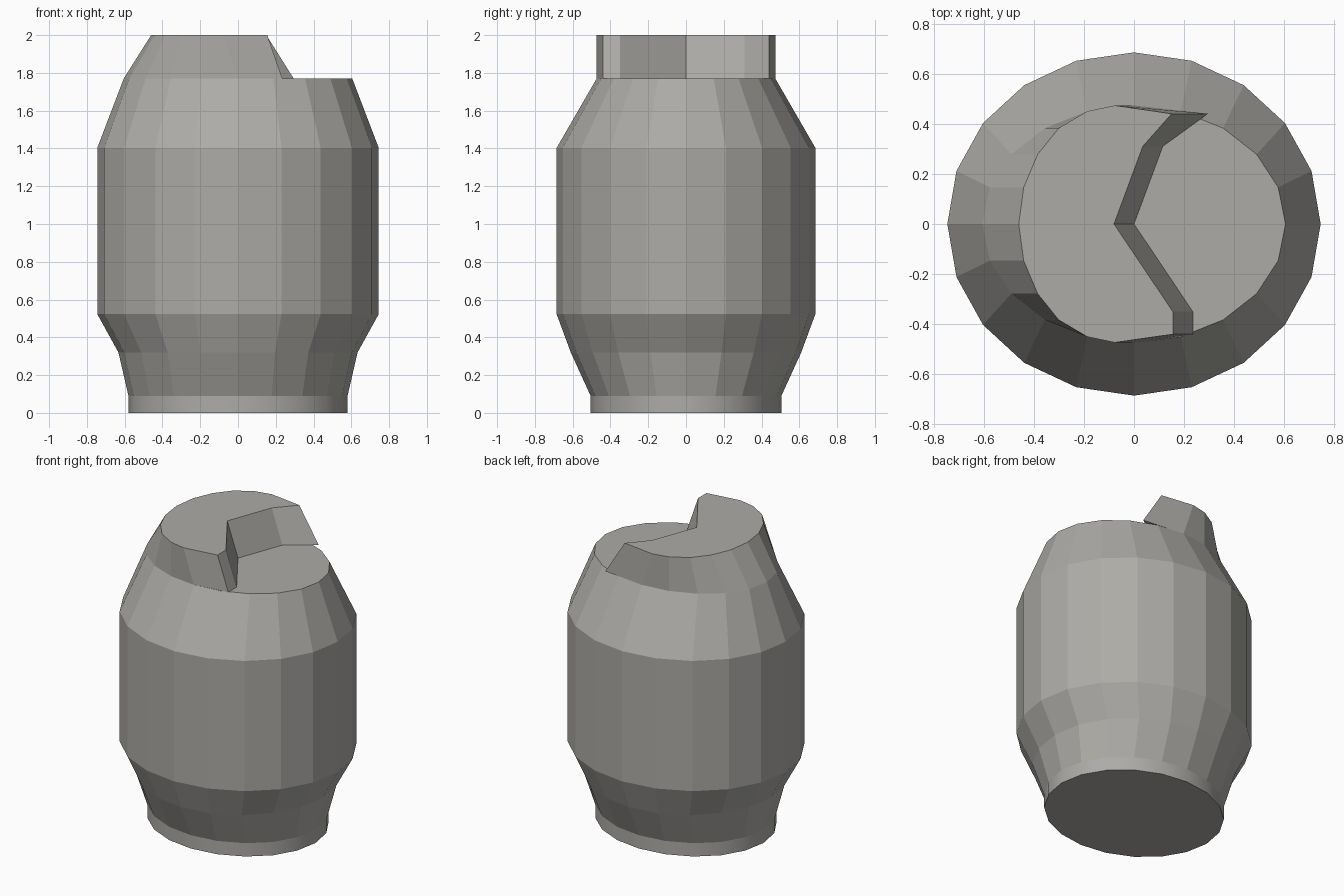
import bpy, bmesh, math

if "Cube" in bpy.data.objects:
    bpy.data.objects.remove(bpy.data.objects["Cube"])

grey = bpy.data.materials.new("warm_grey")
grey.diffuse_color = (0.42, 0.41, 0.385, 1)
grey.use_nodes = True
grey.node_tree.nodes["Principled BSDF"].inputs["Base Color"].default_value = grey.diffuse_color
SIDES = 20


def ring(rx, ry, z):
    return [(rx * math.cos(2 * math.pi * i / SIDES),
             ry * math.sin(2 * math.pi * i / SIDES), z) for i in range(SIDES)]


def loft(name, loops, smooth_bands=()):
    """Skin a stack of closed loops and cap both ends."""
    bm = bmesh.new()
    rows = [[bm.verts.new(p) for p in loop] for loop in loops]
    n = len(rows[0])
    for k in range(len(rows) - 1):
        for i in range(n):
            j = (i + 1) % n
            f = bm.faces.new((rows[k][i], rows[k][j], rows[k + 1][j], rows[k + 1][i]))
            f.smooth = k in smooth_bands
    bm.faces.new(rows[0][::-1])
    bm.faces.new(rows[-1])
    bmesh.ops.recalc_face_normals(bm, faces=bm.faces)
    mesh = bpy.data.meshes.new(name)
    bm.to_mesh(mesh)
    bm.free()
    mesh.materials.append(grey)
    obj = bpy.data.objects.new(name, mesh)
    bpy.context.collection.objects.link(obj)
    return obj


# Barrel body: elliptical rings (x radius, y radius, height)
profile = [(0.58, 0.505, 0), (0.58, 0.505, 0.09), (0.633, 0.61, 0.32),
           (0.745, 0.685, 0.523), (0.745, 0.685, 1.403), (0.605, 0.473, 1.77)]
loft("barrel_body", [ring(*p) for p in profile], smooth_bands=(0,))

# Raised half of the broken top: left half of the rim plus a zigzag break
rim = ring(0.605, 0.473, 1.77)[5:16]
zigzag = [(0.235, -0.44), (0.235, -0.35), (0.0, 0.0), (0.115, 0.31), (0.295, 0.44)]
shift = [-0.077, 0.0, 0.055, 0.105, 0.135, 0.145]
shift += shift[-2::-1]
zig_shift = [-0.08, -0.08, -0.08, -0.08, -0.145]
lower = rim + [(x, y, 1.77) for x, y in zigzag]
upper = [(x + d, y, 2.0) for (x, y, z), d in zip(lower, shift + zig_shift)]
loft("raised_top", [lower, upper])
